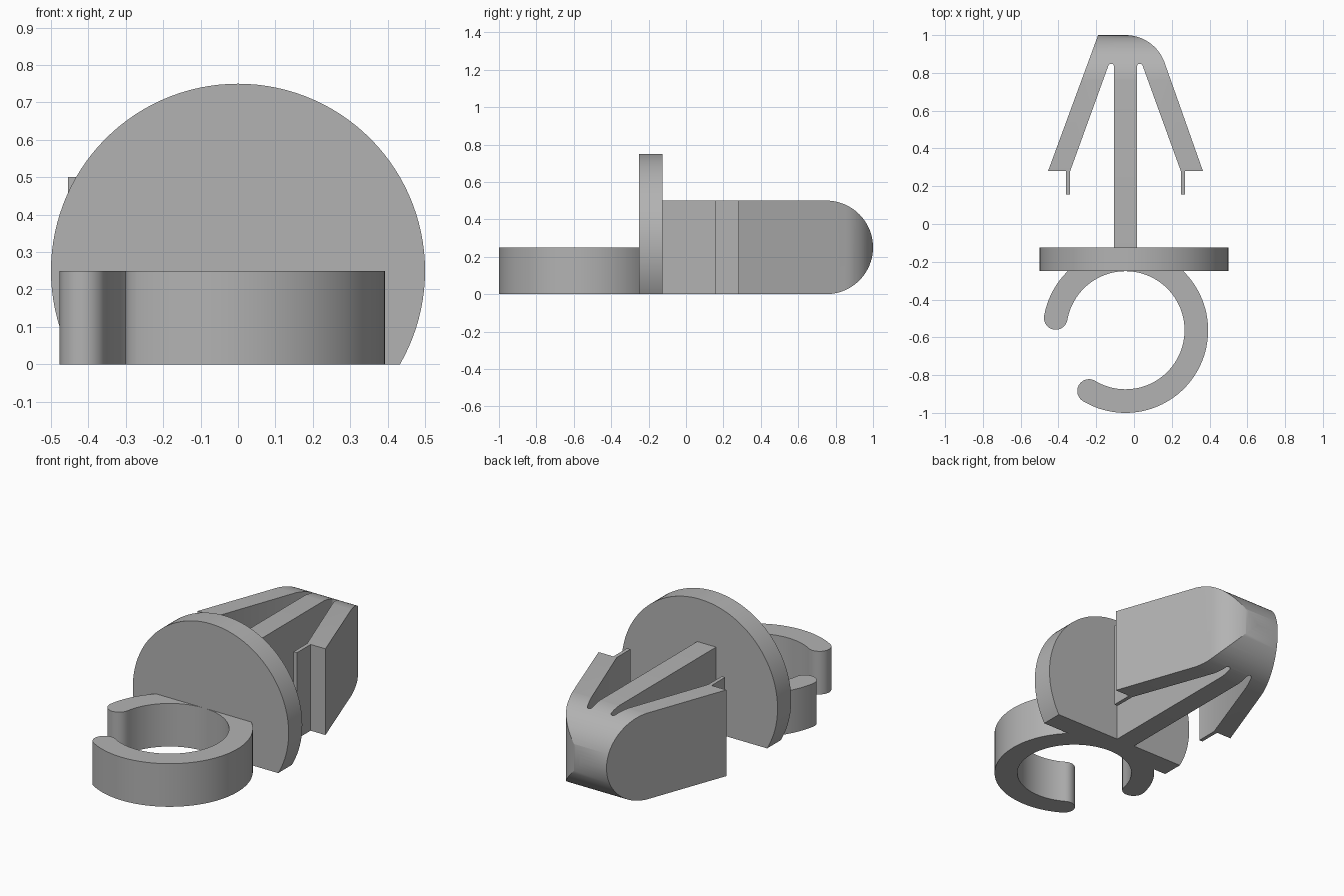
import bpy, bmesh, math
from mathutils import Matrix

if "Cube" in bpy.data.objects:
    bpy.data.objects.remove(bpy.data.objects["Cube"])

grey = bpy.data.materials.new("plain grey")
grey.diffuse_color = (0.45, 0.45, 0.45, 1)
grey.use_nodes = True
grey.node_tree.nodes["Principled BSDF"].inputs["Base Color"].default_value = grey.diffuse_color


def arc(cx, cy, r, a0, a1, n):
    """Points on an arc, angles in degrees."""
    steps = [math.radians(a0 + (a1 - a0) * i / n) for i in range(n + 1)]
    return [(cx + r * math.cos(a), cy + r * math.sin(a)) for a in steps]


def extrude(name, points, depth, matrix=Matrix(), clip=None):
    """Solid from a flat outline, optionally cut by a plane (point, normal)."""
    bm = bmesh.new()
    face = bm.faces.new([bm.verts.new((x, y, 0)) for x, y in points])
    new = bmesh.ops.extrude_face_region(bm, geom=[face])["geom"]
    bmesh.ops.translate(bm, vec=(0, 0, depth),
                        verts=[v for v in new if isinstance(v, bmesh.types.BMVert)])
    bm.transform(matrix)
    if clip:
        bmesh.ops.bisect_plane(bm, geom=bm.verts[:] + bm.edges[:] + bm.faces[:],
                               plane_co=clip[0], plane_no=clip[1], clear_outer=True)
    bmesh.ops.recalc_face_normals(bm, faces=bm.faces[:])
    mesh = bpy.data.meshes.new(name)
    bm.to_mesh(mesh)
    bm.free()
    mesh.materials.append(grey)
    obj = bpy.data.objects.new(name, mesh)
    bpy.context.collection.objects.link(obj)
    return obj


def activate(obj):
    bpy.ops.object.select_all(action='DESELECT')
    obj.select_set(True)
    bpy.context.view_layer.objects.active = obj


AXIS = -0.045  # centre line of stem and ring

# Round flange with a flat foot, standing upright
foot = math.degrees(math.asin(0.5))
upright = Matrix.Translation((0, -0.125, 0)) @ Matrix.Rotation(math.pi / 2, 4, 'X')
flange = extrude("flange", arc(0, 0.25, 0.5, -foot, 180 + foot, 80), 0.125, upright)

# Open ring with rounded tips, cut where it enters the flange
cy, mid, half, start, end = -0.5625, 0.375, 0.0625, 239, 530
tip = [(AXIS + mid * math.cos(math.radians(a)), cy + mid * math.sin(math.radians(a)))
       for a in (start, end)]
outline = (arc(AXIS, cy, mid + half, start, end, 96)
           + arc(*tip[1], half, end, end + 180, 14)[1:-1]
           + arc(AXIS, cy, mid - half, end, start, 96)
           + arc(*tip[0], half, start + 180, start + 360, 14)[1:-1])
ring = extrude("open_ring", outline, 0.25, clip=((0, -0.249, 0), (0, 1, 0)))


# Barbed clip: stem, two splayed legs and small tabs
def leg_inside(side):
    """Inner edge of one leg from the barb up to the stem and down."""
    pts = [(0.41, 0.28), (0.315, 0.28), (0.315, 0.155), (0.293, 0.155), (0.293, 0.28)]
    pts += arc(0.076, 0.833, 0.0155, 20, 180, 8)
    pts += [(0.0605, -0.125)]
    return [(AXIS + side * x, y) for x, y in pts]


profile = ([(-0.19, 1.0)] + arc(AXIS, 0.78, 0.22, 90, 20.2, 18)
           + leg_inside(1) + leg_inside(-1)[::-1])
clip = extrude("barbed_clip", profile, 0.5)

# Round the nose of the clip in side profile
nose = [(-0.5, 0.0)] + arc(0.75, 0.25, 0.25, -90, 90, 40) + [(-0.5, 0.5)]
nose = [(y, z if 0 < z < 0.5 and abs(z - 0.25) < 0.2499 else (z - 0.25) * 1.004 + 0.25)
        for y, z in nose]
sideways = Matrix(((0, 0, 1, -1), (1, 0, 0, 0), (0, 1, 0, 0), (0, 0, 0, 1)))
cutter = extrude("nose_cutter", nose, 2, sideways)
cutter.hide_render = True
mod = clip.modifiers.new("rounded nose", 'BOOLEAN')
mod.operation, mod.solver, mod.object = 'INTERSECT', 'EXACT', cutter
activate(clip)
bpy.ops.object.modifier_apply(modifier=mod.name)
bpy.data.objects.remove(cutter)

for obj in (flange, ring, clip):
    activate(obj)
    bpy.ops.object.shade_smooth_by_angle(angle=math.radians(25))
